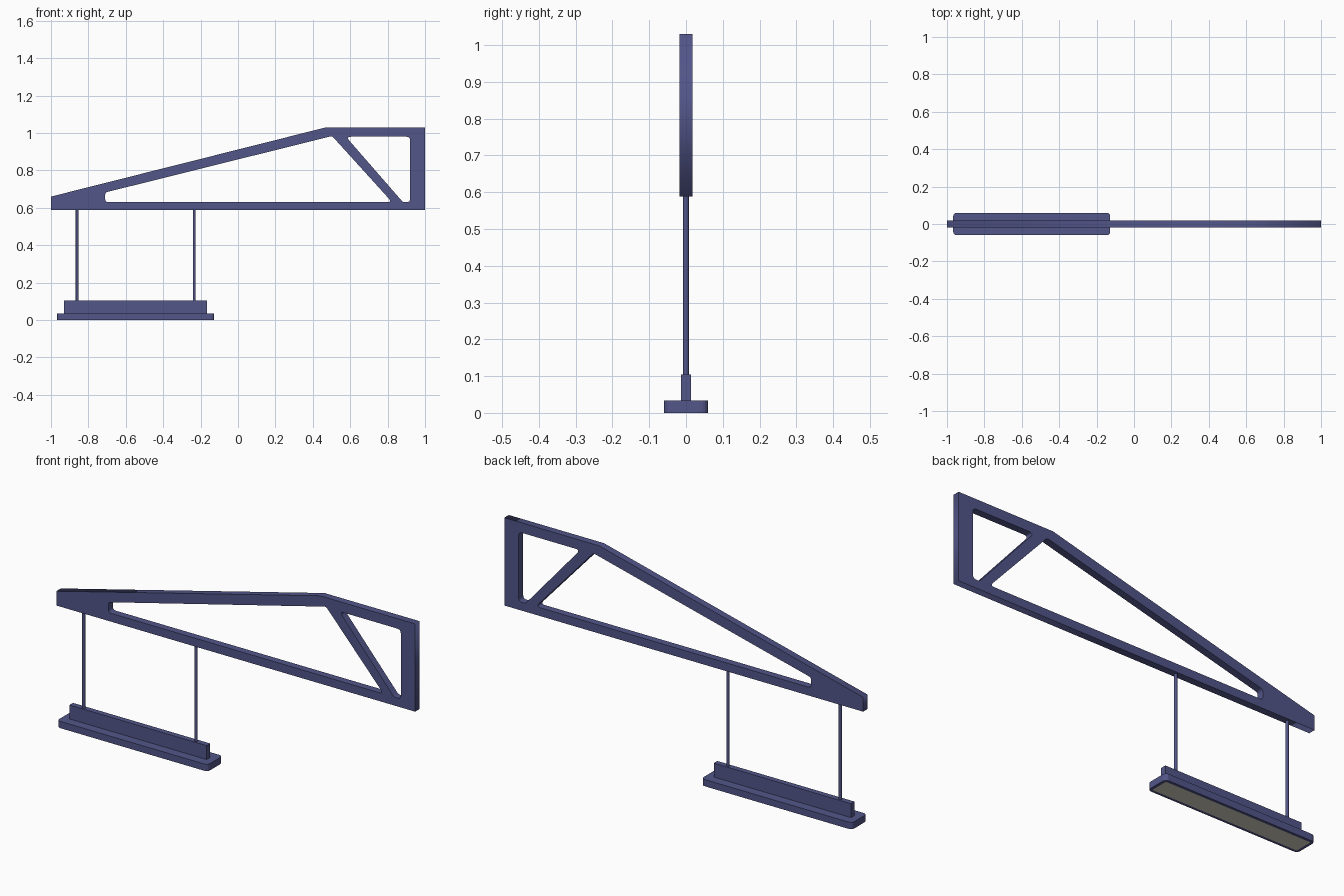
import bpy, bmesh, math
from mathutils import Vector

if "Cube" in bpy.data.objects:
    bpy.data.objects.remove(bpy.data.objects["Cube"])


def material(name, color):
    m = bpy.data.materials.new(name)
    m.diffuse_color = (*color, 1.0)
    m.use_nodes = True
    m.node_tree.nodes["Principled BSDF"].inputs["Base Color"].default_value = m.diffuse_color
    return m


BLUE = material("slate_blue", (0.085, 0.092, 0.25))
PANEL = material("warm_white_panel", (0.68, 0.66, 0.54))


def rounded(corners, radius, steps=5):
    """Round each corner of a polygon with a small curve."""
    pts, n = [], len(corners)
    for i in range(n):
        p, c, q = (Vector(corners[k % n]) for k in (i - 1, i, i + 1))
        a, b = p - c, q - c
        t = min(radius / math.tan(a.angle(b) / 2), a.length * 0.48, b.length * 0.48, radius * 1.4)
        s, e = c + a.normalized() * t, c + b.normalized() * t
        for k in range(steps + 1):
            u = k / steps
            pts.append(s * (1 - u) ** 2 + c * 2 * u * (1 - u) + e * u * u)
    return pts


def plate(name, loops, half):
    """Filled outline with holes, drawn in XZ and extruded along Y."""
    cu = bpy.data.curves.new(name, 'CURVE')
    cu.dimensions, cu.fill_mode, cu.extrude = '2D', 'BOTH', half
    for loop in loops:
        sp = cu.splines.new('POLY')
        sp.points.add(len(loop) - 1)
        for pt, co in zip(sp.points, loop):
            pt.co = (co[0], co[1], 0, 1)
        sp.use_cyclic_u = True
    cu.materials.append(BLUE)
    ob = bpy.data.objects.new(name, cu)
    ob.rotation_euler.x = math.pi / 2
    bpy.context.collection.objects.link(ob)
    bpy.ops.object.select_all(action='DESELECT')
    ob.select_set(True)
    bpy.context.view_layer.objects.active = ob
    bpy.ops.object.convert(target='MESH')


# Cantilever truss with two openings
outline = [(-1, 0.588), (1, 0.588), (1, 1.03), (0.47, 1.03), (-1, 0.66)]
long_opening = [(-0.71, 0.63), (0.824, 0.63), (0.503, 0.984), (-0.71, 0.682)]
end_opening = [(0.882, 0.63), (0.92, 0.63), (0.92, 0.98), (0.577, 0.98)]
plate("truss_arm", [outline, rounded(long_opening, 0.018), rounded(end_opening, 0.02)], 0.018)

# Hanging rods
for side, x in (("left", -0.86), ("right", -0.234)):
    bpy.ops.mesh.primitive_cylinder_add(vertices=16, radius=0.0075, depth=0.5,
                                        location=(x, 0, 0.345))
    rod = bpy.context.object
    rod.name = side + "_hanging_rod"
    rod.data.materials.append(BLUE)
    bpy.ops.object.shade_smooth_by_angle()

# Upright housing on the lamp
bpy.ops.mesh.primitive_cube_add(size=1, location=(-0.547, 0, 0.069))
housing = bpy.context.object
housing.name = "lamp_housing"
housing.scale = (0.765, 0.028, 0.07)
housing.data.materials.append(BLUE)

# Lamp base: rounded slab with an inset pale panel underneath
bm = bmesh.new()
x0, x1, w = -0.967, -0.127, 0.06
loop = rounded([(x0, -w), (x1, -w), (x1, w), (x0, w)], 0.022)
bottom = bm.faces.new([bm.verts.new((p.x, p.y, 0)) for p in loop])
top = bmesh.ops.extrude_face_region(bm, geom=[bottom], use_keep_orig=True)["geom"]
bmesh.ops.translate(bm, vec=(0, 0, 0.034), verts=[v for v in top if isinstance(v, bmesh.types.BMVert)])
bmesh.ops.recalc_face_normals(bm, faces=bm.faces)
bmesh.ops.inset_region(bm, faces=[bottom], thickness=0.014, use_even_offset=True)
bottom.material_index = 1
me = bpy.data.meshes.new("lamp_base")
bm.to_mesh(me)
me.materials.append(BLUE)
me.materials.append(PANEL)
base = bpy.data.objects.new("lamp_base", me)
bpy.context.collection.objects.link(base)
